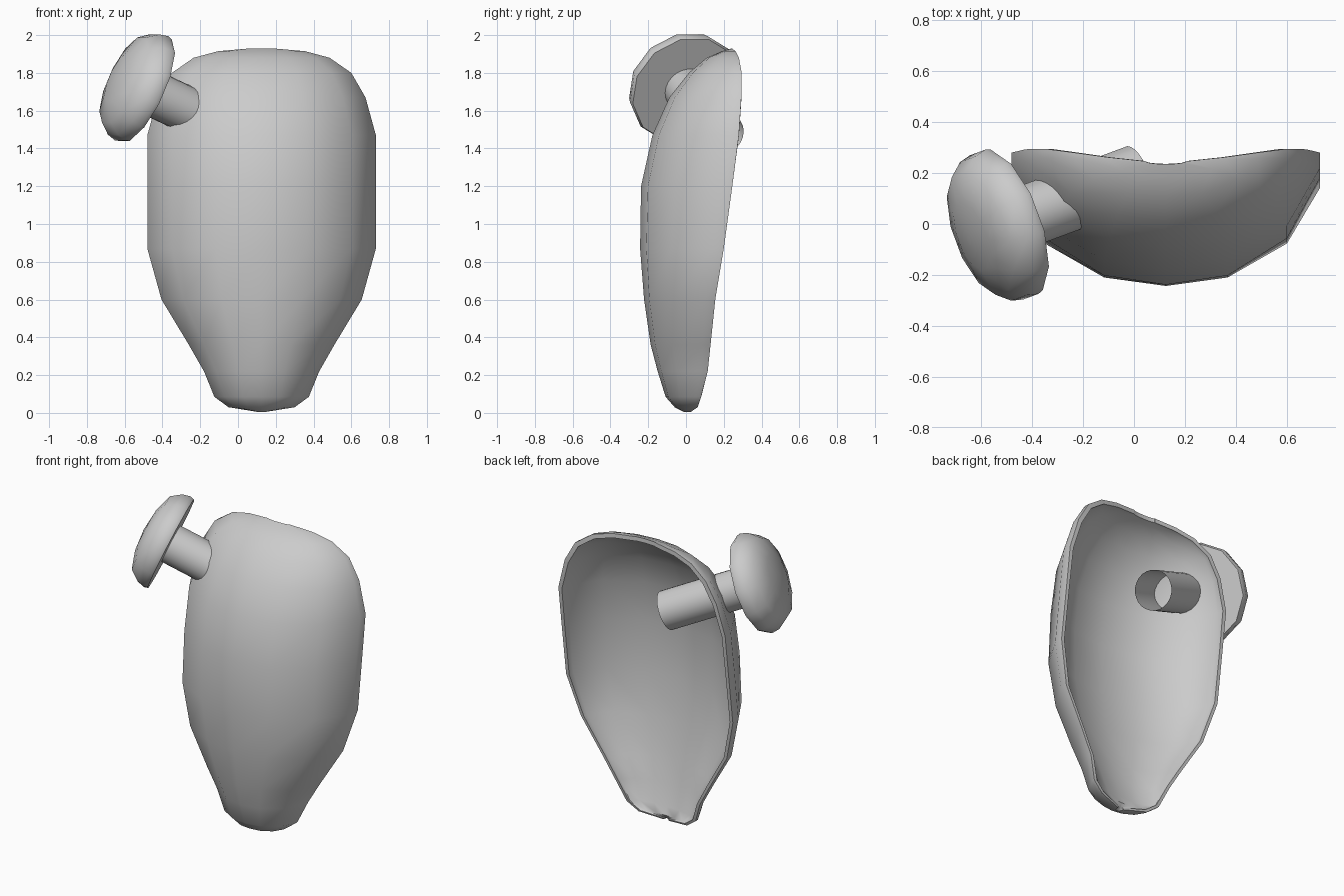
import bpy, bmesh, math
from mathutils import Vector

if "Cube" in bpy.data.objects:
    bpy.data.objects.remove(bpy.data.objects["Cube"])


def make_object(name, bm, smooth_angle=45):
    bmesh.ops.recalc_face_normals(bm, faces=bm.faces)
    mesh = bpy.data.meshes.new(name)
    bm.to_mesh(mesh)
    bm.free()
    obj = bpy.data.objects.new(name, mesh)
    bpy.context.collection.objects.link(obj)
    bpy.ops.object.select_all(action='DESELECT')
    obj.select_set(True)
    bpy.context.view_layer.objects.active = obj
    bpy.ops.object.shade_smooth_by_angle(angle=math.radians(smooth_angle))
    return obj


def bridge_rows(bm, rows, closed=False):
    n = len(rows[0])
    for a, b in zip(rows, rows[1:]):
        for i in range(n if closed else n - 1):
            j = (i + 1) % n
            bm.faces.new((a[i], a[j], b[j], b[i]))


# Scooped shell, outside: rows of height, half width, front depth, rim depth
OUTER = [(0.005, 0.02, -0.01, 0.025), (0.03, 0.175, -0.06, 0.062),
         (0.085, 0.25, -0.108, 0.08), (0.22, 0.305, -0.15, 0.115),
         (0.36, 0.385, -0.187, 0.13), (0.60, 0.53, -0.222, 0.155),
         (0.87, 0.605, -0.243, 0.20), (1.20, 0.605, -0.238, 0.245),
         (1.47, 0.605, -0.178, 0.28), (1.67, 0.55, -0.088, 0.293),
         (1.80, 0.475, 0.015, 0.295), (1.88, 0.36, 0.11, 0.28),
         (1.915, 0.23, 0.19, 0.262), (1.928, 0.08, 0.235, 0.246)]
# Inside: a straighter scoop, so the wall thickens towards the bottom tip
INNER = [(0.015, 0.015, 0.02, 0.028), (0.04, 0.16, 0.035, 0.065),
         (0.09, 0.23, 0.015, 0.082), (0.222, 0.285, -0.025, 0.115),
         (0.362, 0.365, -0.06, 0.13), (0.60, 0.508, -0.105, 0.155),
         (0.87, 0.583, -0.14, 0.20), (1.20, 0.583, -0.15, 0.245),
         (1.465, 0.58, -0.11, 0.28), (1.655, 0.525, -0.04, 0.293),
         (1.78, 0.452, 0.05, 0.295), (1.855, 0.345, 0.13, 0.28),
         (1.888, 0.22, 0.20, 0.262), (1.90, 0.08, 0.236, 0.247)]
HALF = [(0, 0), (0.4, 0.075), (0.785, 0.376), (1, 0.87), (1, 1)]
SECTION = [(-u, v) for u, v in reversed(HALF[1:])] + HALF


def loft(bm, table):
    rows = [[bm.verts.new((0.125 + u * w, f + v * (r - f), z)) for u, v in SECTION]
            for z, w, f, r in table]
    bridge_rows(bm, rows)
    # open edge all the way round
    return (rows[0] + [row[-1] for row in rows[1:-1]] + rows[-1][::-1]
            + [row[0] for row in rows[-2:0:-1]])


bm = bmesh.new()
bridge_rows(bm, [loft(bm, OUTER), loft(bm, INNER)], closed=True)
make_object("shell", bm)

# Slanted axis shared by the knob and its stem
BASE = Vector((-0.492, 0.004, 1.71))
AXIS = Vector((1, 0.37, -0.47)).normalized()
UP = (Vector((0, 0, 1)) - AXIS * AXIS.z).normalized()
SIDE = AXIS.cross(UP)


def ring(bm, radius, along, sides):
    return [bm.verts.new(BASE + AXIS * along + radius *
            (UP * math.cos(a) + SIDE * math.sin(a)))
            for a in (math.tau * (i + 0.5) / sides for i in range(sides))]


# Mushroom knob: flat back, rounded dome
bm = bmesh.new()
rings = [ring(bm, r, t, 12) for r, t in
         [(0.304, 0.003), (0.312, -0.02), (0.30, -0.07), (0.255, -0.13), (0.14, -0.167)]]
bridge_rows(bm, rings, closed=True)
bm.faces.new(rings[0])
tip = bm.verts.new(BASE - AXIS * 0.18)
for i in range(12):
    bm.faces.new((rings[-1][i], rings[-1][(i + 1) % 12], tip))
make_object("knob", bm, 65)

# Open tube stem passing through the shell
bm = bmesh.new()
bridge_rows(bm, [ring(bm, 0.122, 0.0, 24), ring(bm, 0.122, 0.585, 24)], closed=True)
make_object("stem", bm)
